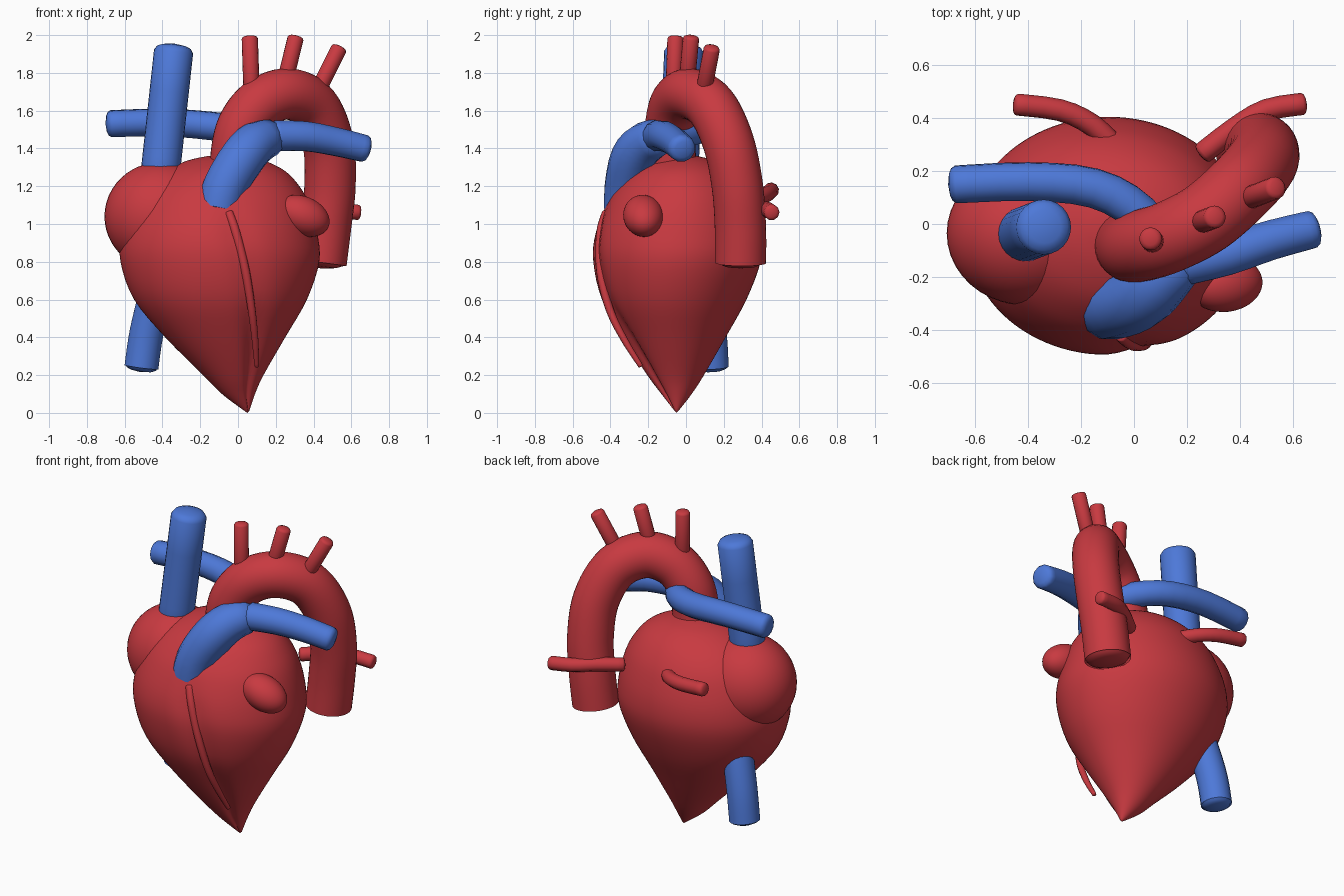
import bpy, bmesh, math
from mathutils import Vector, Euler

if "Cube" in bpy.data.objects:
    bpy.data.objects.remove(bpy.data.objects["Cube"])


def material(name, col):
    m = bpy.data.materials.new(name)
    m.diffuse_color = (*col, 1)
    m.use_nodes = True
    m.node_tree.nodes["Principled BSDF"].inputs["Base Color"].default_value = m.diffuse_color
    return m


RED = material("muscle_red", (0.58, 0.042, 0.052))
BLUE = material("vein_blue", (0.075, 0.19, 0.69))


def finish(bm, name, mat, angle=55):
    bmesh.ops.recalc_face_normals(bm, faces=bm.faces)
    me = bpy.data.meshes.new(name)
    bm.to_mesh(me)
    bm.free()
    me.materials.append(mat)
    ob = bpy.data.objects.new(name, me)
    bpy.context.collection.objects.link(ob)
    bpy.ops.object.select_all(action='DESELECT')
    ob.select_set(True)
    bpy.context.view_layer.objects.active = ob
    bpy.ops.object.shade_smooth_by_angle(angle=math.radians(angle))
    return ob


def spline(pts, steps):
    """Catmull-Rom samples through tuples of any length."""
    n, out = len(pts), []
    for i in range(n - 1):
        a, b, c, d = (pts[max(i - 1, 0)], pts[i], pts[i + 1], pts[min(i + 2, n - 1)])
        for s in range(steps):
            t = s / steps
            out.append([0.5 * (2 * q + (r - p) * t + (2 * p - 5 * q + 4 * r - w) * t * t
                               + (3 * q - p - 3 * r + w) * t ** 3)
                        for p, q, r, w in zip(a, b, c, d)])
    out.append(list(pts[-1]))
    return out


def skin(bm, rings, start, end):
    """Bridge rings of points and close both ends with a fan."""
    vs = [[bm.verts.new(p) for p in r] for r in rings]
    n = len(vs[0])
    for a, b in zip(vs, vs[1:]):
        for i in range(n):
            j = (i + 1) % n
            bm.faces.new((a[i], a[j], b[j], b[i]))
    for ring, tip in ((vs[0], start), (vs[-1], end)):
        c = bm.verts.new(tip)
        for i in range(n):
            bm.faces.new((ring[i], ring[(i + 1) % n], c))


def tube(name, mat, pts, sides=20, steps=6):
    """Vessel along (x, y, z, radius) points, with softly rounded ends."""
    path = spline(pts, steps)
    P = [Vector(p[:3]) for p in path]
    R = [p[3] for p in path]
    T = [(P[min(i + 1, len(P) - 1)] - P[max(i - 1, 0)]).normalized() for i in range(len(P))]
    cap = ((0.03, 0.6), (0.14, 0.86), (0.36, 1.0))   # setback, radius factor
    head = [(P[0] + T[0] * R[0] * s, T[0], R[0] * k) for s, k in cap]
    tail = [(P[-1] - T[-1] * R[-1] * s, T[-1], R[-1] * k) for s, k in reversed(cap)]
    u = T[0].orthogonal().normalized()
    rings = []
    for p, t, r in head + list(zip(P, T, R))[1:-1] + tail:
        u = (u - t * u.dot(t)).normalized()
        v = t.cross(u)
        rings.append([p + r * (math.cos(k) * u + math.sin(k) * v)
                      for k in (2 * math.pi * i / sides for i in range(sides))])
    bm = bmesh.new()
    skin(bm, rings, P[0] - T[0] * R[0] * 0.05, P[-1] + T[-1] * R[-1] * 0.05)
    return finish(bm, name, mat)


def blob(name, mat, loc, radii, rot=(0, 0, 0)):
    bm = bmesh.new()
    bmesh.ops.create_uvsphere(bm, u_segments=40, v_segments=24, radius=1)
    e = Euler(rot).to_matrix()
    for v in bm.verts:
        v.co = e @ Vector([c * r for c, r in zip(v.co, radii)]) + Vector(loc)
    return finish(bm, name, mat, 60)


# Heart body: z, left, right, front, back extents of each level
levels = [(0.01, 0.035, 0.06, -0.06, -0.04), (0.1, -0.085, 0.09, -0.13, 0.03),
          (0.2, -0.185, 0.135, -0.205, 0.095), (0.4, -0.385, 0.25, -0.335, 0.21),
          (0.6, -0.55, 0.365, -0.445, 0.32), (0.8, -0.622, 0.43, -0.492, 0.395),
          (0.95, -0.615, 0.42, -0.482, 0.4), (1.1, -0.56, 0.38, -0.425, 0.36),
          (1.2, -0.49, 0.325, -0.36, 0.31), (1.28, -0.39, 0.25, -0.28, 0.24),
          (1.335, -0.27, 0.14, -0.175, 0.15), (1.36, -0.16, 0.03, -0.08, 0.06)]
rings = []
for z, l, r, f, b in spline(levels, 4):
    ring = []
    for i in range(96):
        a = 2 * math.pi * i / 96
        # groove between the ventricles, following the coronary artery
        d = a - math.radians(277 + 26 * min(1.1, max(0, (1.05 - z) / 0.8)))
        low = min(1, max(0, (1.15 - z) / 0.2))
        depth = low * (0.045 + 0.28 * max(0, 0.6 - z))
        k = 1 - depth * math.exp(-(d / 0.17) ** 2)
        ring.append(((l + r) / 2 + k * math.cos(a) * (r - l) / 2,
                     (f + b) / 2 + k * math.sin(a) * (b - f) / 2, z))
    rings.append(ring)
bm = bmesh.new()
skin(bm, rings, (0.05, -0.05, 0), (-0.065, -0.01, 1.367))
finish(bm, "heart_body", RED, 60)

# Right atrium and left appendage
blob("right_atrium", RED, (-0.407, -0.035, 1.04), (0.3, 0.272, 0.288))
blob("left_appendage", RED, (0.344, -0.226, 1.043), (0.148, 0.106, 0.102), (0, 0.42, 0.1))

# Aorta with three branches
tube("aorta", RED, [(-0.02, -0.06, 1.15, .136), (-0.008, -0.085, 1.38, .136),
                    (0.032, -0.08, 1.53, .136), (0.13, -0.05, 1.645, .136),
                    (0.27, 0.022, 1.688, .136), (0.4, 0.135, 1.62, .136),
                    (0.477, 0.225, 1.43, .136), (0.487, 0.272, 1.2, .136),
                    (0.463, 0.288, 0.98, .136), (0.437, 0.288, 0.772, .136)], 32)
for i, (a, b) in enumerate([((0.075, -0.07, 1.6), (0.062, -0.055, 1.997)),
                            ((0.235, 0.0, 1.7), (0.308, 0.028, 1.997)),
                            ((0.4, 0.085, 1.66), (0.54, 0.139, 1.94))]):
    tube("aortic_branch_%d" % (i + 1), RED, [(*a, .043), (*b, .043)], 16, 2)

# Large veins
tube("upper_vena_cava", BLUE, [(-0.43, -0.045, 1.1, .104), (-0.337, -0.01, 1.95, .104)], 24, 3)
tube("lower_vena_cava", BLUE, [(-0.514, 0.137, 0.22, .091), (-0.485, 0.125, 0.42, .091),
                               (-0.43, 0.09, 0.65, .091), (-0.38, 0.03, 0.85, .091)], 20)

# Pulmonary trunk and its two arteries
tube("pulmonary_trunk", BLUE, [(-0.105, -0.318, 1.055, .118), (-0.072, -0.315, 1.19, .12),
                               (0.02, -0.28, 1.345, .122), (0.1, -0.21, 1.43, .115),
                               (0.2, -0.115, 1.465, .09)], 12, 3)
tube("left_pulmonary_artery", BLUE, [(0.17, -0.155, 1.465, .084), (0.35, -0.115, 1.465, .081),
                                     (0.52, -0.06, 1.435, .077), (0.695, -0.015, 1.393, .073)], 12, 3)
tube("right_pulmonary_artery", BLUE, [(0.14, -0.13, 1.465, .078), (0.02, 0.04, 1.495, .077),
                                      (-0.15, 0.135, 1.52, .076), (-0.4, 0.16, 1.538, .074),
                                      (-0.698, 0.148, 1.53, .072)], 12, 3)

# Pulmonary veins at the back
tube("left_pulmonary_vein", RED, [(0.25, 0.26, 1.08, .042), (0.38, 0.36, 1.085, .042),
                                  (0.5, 0.43, 1.075, .042), (0.65, 0.455, 1.06, .042)], 10, 3)
tube("right_pulmonary_vein", RED, [(-0.07, 0.29, 1.12, .042), (-0.16, 0.375, 1.14, .042),
                                   (-0.28, 0.43, 1.16, .042), (-0.455, 0.452, 1.18, .042)], 10, 3)

# Coronary artery down the front
tube("coronary_artery", RED, [(-0.05, -0.42, 1.065, .024), (-0.01, -0.452, 0.95, .024),
                              (0.04, -0.452, 0.75, .023), (0.072, -0.405, 0.55, .021),
                              (0.09, -0.328, 0.39, .018), (0.1, -0.238, 0.245, .013)], 10, 5)
